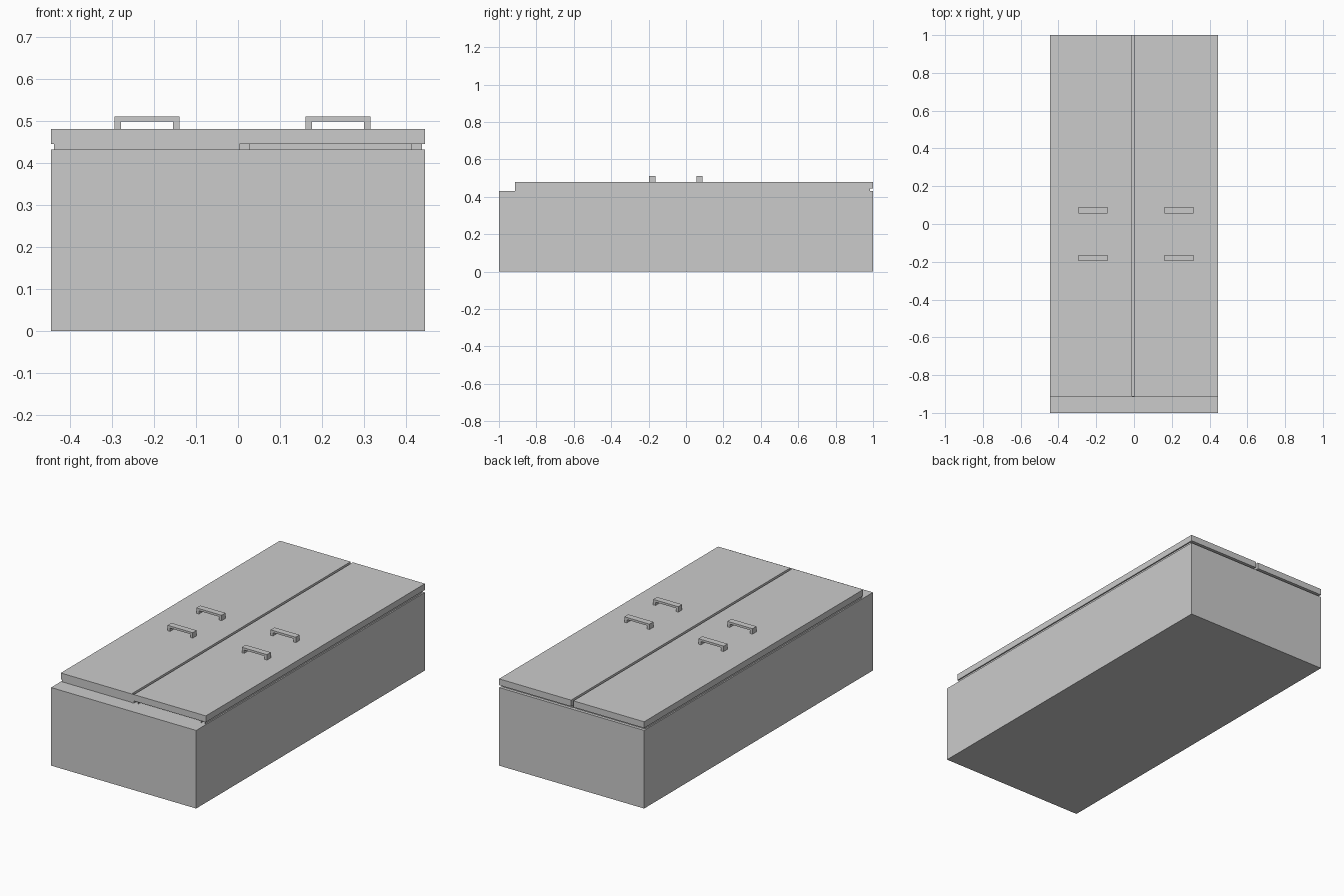
import bpy
import bmesh

default = bpy.data.objects.get("Cube")
if default:
    bpy.data.objects.remove(default, do_unlink=True)

grey = bpy.data.materials.new("plain grey")
grey.use_nodes = True
colour = (0.6, 0.6, 0.6, 1)
grey.diffuse_color = colour
grey.node_tree.nodes["Principled BSDF"].inputs["Base Color"].default_value = colour


def add_boxes(name, boxes, open_front=False):
    """One object from boxes given as x, y and z ranges."""
    bm = bmesh.new()
    for ranges in boxes:
        verts = bmesh.ops.create_cube(bm, size=1)["verts"]
        for v in verts:
            for axis, (low, high) in enumerate(ranges):
                v.co[axis] = low if v.co[axis] < 0 else high
    if open_front:
        bm.normal_update()
        fronts = [f for f in bm.faces if f.normal.y < -0.9]
        bmesh.ops.delete(bm, geom=fronts, context="FACES")
    mesh = bpy.data.meshes.new(name)
    bm.to_mesh(mesh)
    bm.free()
    mesh.materials.append(grey)
    obj = bpy.data.objects.new(name, mesh)
    bpy.context.collection.objects.link(obj)
    return obj


HALF = 0.444            # half width of the chest
BODY_TOP, LID_LOW, LID_TOP = 0.432, 0.445, 0.48
LID_FRONT = -0.915
RIM_FRONT, RIM_BACK, RIM = -0.913, 0.983, 0.024
RIM_Z = (BODY_TOP, LID_LOW)
GAP = (-0.011, 0.003)   # slot between the lids

# Chest body
add_boxes("chest_body", [((-HALF, HALF), (-1, 1), (0, BODY_TOP))])

# Lids, with a seal frame under each
for side, x0, x1 in (("right", -HALF, GAP[0]), ("left", GAP[1], HALF)):
    add_boxes(side + "_lid", [((x0, x1), (LID_FRONT, 1), (LID_LOW, LID_TOP))])
    r0 = x0 + 0.007 if side == "right" else x0
    r1 = x1 if side == "right" else x1 - 0.007
    rails = [((a, a + RIM), (RIM_FRONT, RIM_BACK), RIM_Z) for a in (r0, r1 - RIM)]
    add_boxes(side + "_seal_rails", rails, open_front=side == "left")
    ends = [((r0 + RIM, r1 - RIM), (RIM_BACK - RIM, RIM_BACK), RIM_Z)]
    if side == "right":
        ends.append(((r0 + RIM, r1 - RIM), (RIM_FRONT, RIM_FRONT + RIM), RIM_Z))
    add_boxes(side + "_seal_ends", ends)

# Stop closing the front of the slot
add_boxes("slot_stop", [(GAP, (LID_FRONT, LID_FRONT + 0.005), (BODY_TOP, LID_TOP))])

# Two bracket handles on each lid
LENGTH, LEG, DEPTH, TOP = 0.154, 0.015, 0.034, 0.51
for side, x in (("right", -0.293), ("left", 0.161)):
    for place, y in (("front", -0.197), ("back", 0.055)):
        depth = (y, y + DEPTH)
        leg_z = (LID_TOP, TOP - 0.012)
        add_boxes(f"{side}_{place}_handle", [
            ((x, x + LENGTH), depth, (TOP - 0.012, TOP)),
            ((x, x + LEG), depth, leg_z),
            ((x + LENGTH - LEG, x + LENGTH), depth, leg_z),
        ])
